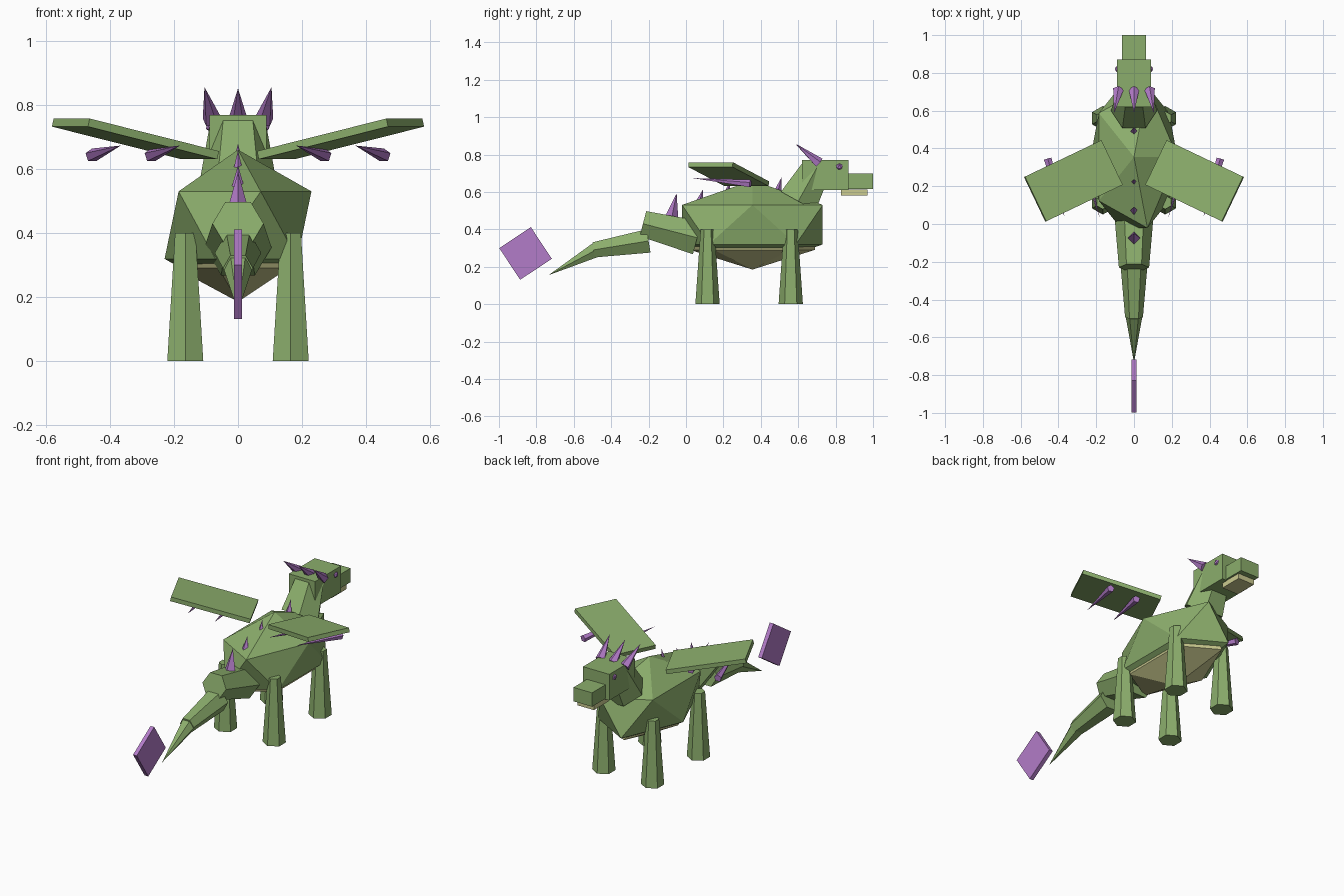
import bpy, bmesh
from math import radians
from mathutils import Vector, Matrix

if "Cube" in bpy.data.objects:
    bpy.data.objects.remove(bpy.data.objects["Cube"])


def material(name, rgb):
    m = bpy.data.materials.new(name)
    m.diffuse_color = (*rgb, 1)
    m.use_nodes = True
    m.node_tree.nodes["Principled BSDF"].inputs["Base Color"].default_value = m.diffuse_color
    return m


GREEN = material("green_hide", (0.26, 0.42, 0.15))
PURPLE = material("purple_horn", (0.45, 0.20, 0.58))
PALE = material("pale_belly", (0.60, 0.60, 0.28))


def finish(name, bm, mat):
    bmesh.ops.remove_doubles(bm, verts=bm.verts, dist=1e-5)
    bmesh.ops.recalc_face_normals(bm, faces=bm.faces)
    me = bpy.data.meshes.new(name)
    bm.to_mesh(me)
    bm.free()
    me.materials.append(mat)
    ob = bpy.data.objects.new(name, me)
    bpy.context.collection.objects.link(ob)
    return ob


def cone(name, a, b, r1, r2, sides, mat, spin=0):
    """Tapered prism from point a (radius r1) to point b (radius r2)."""
    a, b = Vector(a), Vector(b)
    z = (b - a).normalized()
    x = (Vector((1, 0, 0)) - z * z.x).normalized()
    rot = Matrix((x, z.cross(x), z)).transposed().to_4x4()
    bm = bmesh.new()
    bmesh.ops.create_cone(bm, cap_ends=True, segments=sides, radius1=r1, radius2=r2,
                          depth=(b - a).length)
    bm.transform(Matrix.Translation((a + b) / 2) @ rot @ Matrix.Rotation(radians(spin), 4, 'Z'))
    return finish(name, bm, mat)


def box(name, centre, size, mat, rot=Matrix()):
    bm = bmesh.new()
    bmesh.ops.create_cube(bm, size=1)
    bm.transform(Matrix.Translation(centre) @ rot @ Matrix.Diagonal((*size, 1)))
    return finish(name, bm, mat)


def ball(name, centre, radii, mat):
    bm = bmesh.new()
    bmesh.ops.create_icosphere(bm, subdivisions=1, radius=1)
    bm.transform(Matrix.Translation(centre) @ Matrix.Diagonal((*radii, 1)))
    return finish(name, bm, mat)


# Torso and belly
ball("body", (0, 0.355, 0.425), (0.257, 0.442, 0.236), GREEN)
ball("belly", (0, 0.355, 0.375), (0.218, 0.392, 0.19), PALE)

# Neck and head
cone("neck", (0, 0.60, 0.55), (0, 0.70, 0.73), 0.122, 0.09, 6, GREEN, 90)
box("head", (0, 0.745, 0.69), (0.178, 0.25, 0.16), GREEN)
box("snout", (0, 0.93, 0.657), (0.126, 0.14, 0.085), GREEN)
box("lower_jaw", (0, 0.90, 0.596), (0.11, 0.14, 0.032), PALE)

# Tail segments with a square blade at the tip
cone("tail_base", (0, 0.06, 0.355), (0, -0.23, 0.43), 0.105, 0.08, 6, GREEN, 90)
cone("tail_middle", (0, -0.20, 0.338), (0, -0.495, 0.29), 0.073, 0.047, 6, GREEN, 90)
cone("tail_end", (0, -0.485, 0.288), (0, -0.735, 0.155), 0.045, 0, 6, GREEN, 90)
box("tail_blade", (0, -0.858, 0.271), (0.025, 0.203, 0.203), PURPLE,
    Matrix.Rotation(radians(33.5), 4, 'X'))

# Spikes along the back: (base y, base z, tip y, tip z, radius)
for y, z, ty, tz, r in [(-0.078, 0.455, -0.05, 0.592, 0.038), (0.07, 0.54, 0.09, 0.612, 0.021),
                        (0.222, 0.60, 0.236, 0.66, 0.014), (0.49, 0.60, 0.512, 0.68, 0.02)]:
    cone("back_spike", (0, y, z), (0, ty, tz), r, 0, 4, PURPLE)

# Middle horn
cone("middle_horn", (0, 0.71, 0.755), (0, 0.588, 0.853), 0.03, 0, 5, PURPLE)

# Paired parts
for s, side in ((-1, "left"), (1, "right")):
    for y, end in ((0.115, "rear"), (0.56, "front")):
        cone(f"{end}_leg_{side}", (s * 0.165, y, 0), (s * 0.165, y, 0.40), 0.065, 0.037, 6, GREEN)
    cone(f"horn_{side}", (s * 0.082, 0.71, 0.755), (s * 0.105, 0.588, 0.857), 0.03, 0, 5, PURPLE)
    ball(f"eye_{side}", (s * 0.084, 0.82, 0.735), (0.018, 0.02, 0.02), PURPLE)
    # Wing slab, swept back and tilted upwards, with two spines beneath
    tilt = (Matrix.Rotation(radians(-25.5 * s), 4, 'Z') @ Matrix.Rotation(radians(-12.8 * s), 4, 'Y'))
    box(f"wing_{side}", (s * 0.321, 0.228, 0.695), (0.46, 0.262, 0.026), GREEN, tilt)
    for x in (0.272, 0.457):
        cone(f"wing_spine_{side}", (s * x, 0.345, 0.643), (s * (x - 0.09), 0.035, 0.674),
             0.022, 0, 5, PURPLE)
